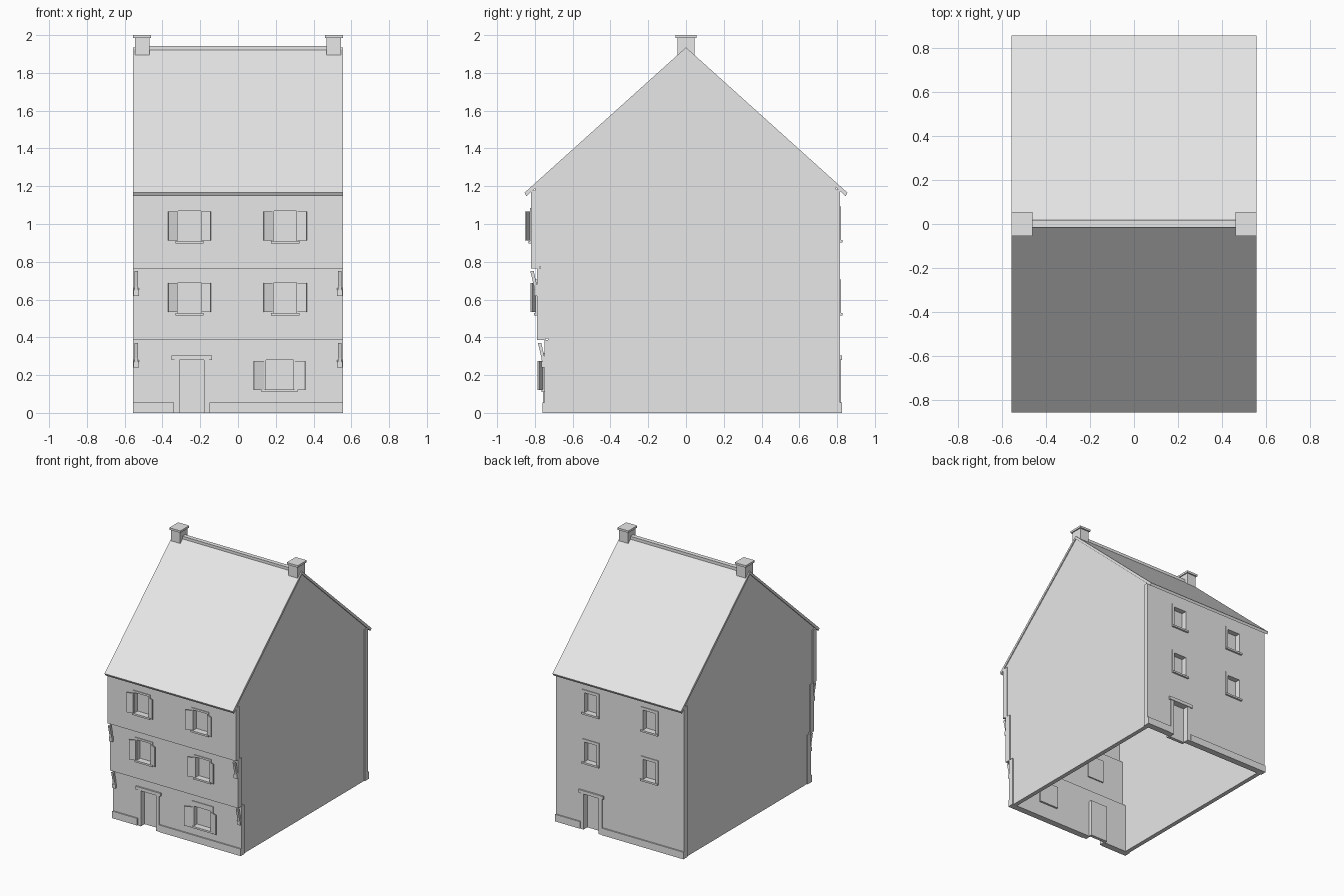
import bpy, bmesh
from math import radians
from mathutils import Matrix

if "Cube" in bpy.data.objects:
    bpy.data.objects.remove(bpy.data.objects["Cube"])

plaster = bpy.data.materials.new("light grey")
plaster.use_nodes = True
plaster.diffuse_color = (0.8, 0.8, 0.8, 1)
plaster.node_tree.nodes["Principled BSDF"].inputs["Base Color"].default_value = (0.8, 0.8, 0.8, 1)


def add_object(name, bm):
    bmesh.ops.recalc_face_normals(bm, faces=bm.faces)
    mesh = bpy.data.meshes.new(name)
    bm.to_mesh(mesh)
    bm.free()
    mesh.materials.append(plaster)
    obj = bpy.data.objects.new(name, mesh)
    bpy.context.collection.objects.link(obj)
    return obj


def put_box(bm, xs, ys, zs):
    verts = bmesh.ops.create_cube(bm, size=1)["verts"]
    for v in verts:
        for i, (a, b) in enumerate((xs, ys, zs)):
            v.co[i] = (a + b) / 2 + v.co[i] * (b - a)


def box(name, xs, ys, zs):
    bm = bmesh.new()
    put_box(bm, xs, ys, zs)
    return add_object(name, bm)


def prism(name, profile, x0, x1):
    """Extrude a (y, z) outline along x."""
    bm = bmesh.new()
    face = bm.faces.new([bm.verts.new((x0, y, z)) for y, z in profile])
    new = bmesh.ops.extrude_face_region(bm, geom=[face])["geom"]
    bmesh.ops.translate(bm, vec=(x1 - x0, 0, 0), verts=[g for g in new if isinstance(g, bmesh.types.BMVert)])
    return add_object(name, bm)


def cut(obj, openings):
    """Cut (x range, z range) openings right through a wall."""
    bm = bmesh.new()
    for xs, zs in openings:
        put_box(bm, xs, (-2, 2), zs)
    cutter = add_object("cutter", bm)
    cutter.hide_render = True
    mod = obj.modifiers.new("openings", "BOOLEAN")
    mod.operation, mod.solver, mod.object = "DIFFERENCE", "EXACT", cutter
    graph = bpy.context.evaluated_depsgraph_get()
    mesh = bpy.data.meshes.new_from_object(obj.evaluated_get(graph))
    obj.modifiers.clear()
    obj.data = mesh
    bpy.data.objects.remove(cutter)


def span(centre, half):
    return (centre - half, centre + half)


def out(y, a, b):
    """Depth range from a to b, measured outward from the wall face y."""
    s = 1 if y > 0 else -1
    return tuple(sorted((y + s * a, y + s * b)))


def window(name, x, y, z0, z1, half, rim=0.015):
    """Recessed pane, raised surround and sill."""
    box(name + "_pane", span(x, half + 0.01), out(y, -0.055, -0.035), (z0 - 0.01, z1 + 0.01))
    proud = out(y, -0.01, 0.006)
    for side in (-1, 1):
        edge = sorted((x + side * half, x + side * (half + rim)))
        box(name + "_jamb", edge, proud, (z0, z1))
    box(name + "_lintel", span(x, half + rim), proud, (z1, z1 + rim))
    box(name + "_sill", span(x, half + rim), out(y, -0.01, 0.014), (z0 - 0.014, z0))


def shutters(name, x, y, z0, z1, half, width=0.05):
    """Pair of shutters standing ajar, outer edges forward."""
    for side in (-1, 1):
        bm = bmesh.new()
        put_box(bm, (0, width), (-0.008, 0), (z0, z1))
        bm.transform(Matrix.Rotation(radians(-22), 4, "Z"))
        if side < 0:
            bm.transform(Matrix.Scale(-1, 4, (1, 0, 0)))
        bm.transform(Matrix.Translation((x + side * half, y, 0)))
        add_object(name + "_shutter", bm)


def door(name, x, y):
    half, top = 0.065, 0.28
    box(name + "_panel", span(x, half + 0.01), out(y, -0.065, -0.04), (0, top + 0.01))
    for side in (-1, 1):
        edge = sorted((x + side * half, x + side * 0.092))
        box(name + "_jamb", edge, out(y, -0.01, 0.006), (0, top))
    box(name + "_lintel", span(x, 0.107), out(y, -0.01, 0.012), (top, 0.305))


def plinth(name, x, y):
    for xs in ((-W, x - 0.095), (x + 0.095, W)):
        box(name, xs, out(y, -0.02, 0.01), (0, 0.055))


W = 0.555
DOOR_X, COLUMNS = -0.245, (-0.257, 0.25)
GROUND, MIDDLE, UPPER = -0.75, -0.79, -0.82
BACK, BACK_DOOR = 0.815, 0.245
RIDGE, SLOPE = 1.935, 0.9

# Jettied front storeys
ground_wall = box("front_ground_wall", (-W, W), (GROUND, GROUND + 0.04), (0, 0.385))
cut(ground_wall, [(span(DOOR_X, 0.065), (-0.1, 0.28)), (span(0.22, 0.073), (0.125, 0.28))])
window("front_ground_window", 0.22, GROUND, 0.125, 0.28, 0.073, 0.022)
box("front_ground_window_head", span(0.22, 0.095), (GROUND - 0.006, GROUND + 0.01), (0.302, 0.318))
shutters("front_ground", 0.22, GROUND - 0.006, 0.12, 0.275, 0.083, 0.06)
door("front_door", DOOR_X, GROUND)
plinth("front_plinth", DOOR_X, GROUND)

for label, y, z0, z1, sill in (("middle", MIDDLE, 0.385, 0.765, 0.53), ("upper", UPPER, 0.765, 1.178, 0.91)):
    wall = box("front_" + label + "_wall", (-W, W), (y, y + 0.045), (z0, z1))
    head = sill + 0.16
    cut(wall, [(span(x, 0.06), (sill, head)) for x in COLUMNS])
    for x in COLUMNS:
        window("front_" + label + "_window", x, y, sill, head, 0.06)
        shutters("front_" + label, x, y - 0.006, sill + 0.003, head - 0.003, 0.068)

# Corner struts under the jetties
for face, top in ((GROUND, 0.37), (MIDDLE, 0.75)):
    strut = [(face - 0.034, top), (face - 0.016, top), (face, top - 0.07),
             (face, top - 0.13), (face - 0.01, top - 0.13), (face - 0.015, top - 0.08)]
    foot = [(face - 0.014, top - 0.1), (face, top - 0.09), (face, top - 0.13), (face - 0.014, top - 0.13)]
    for side in (-1, 1):
        prism("corner_strut", strut, side * 0.53, side * 0.548)
        prism("corner_strut_foot", foot, side * 0.525, side * 0.553)

# Back wall with four windows and a door
back_wall = box("back_wall", (-W, W), (BACK - 0.04, BACK), (0, 1.182))
rows = (0.53, 0.915)
cut(back_wall, [(span(x, 0.053), (z, z + 0.155)) for x in COLUMNS for z in rows]
    + [(span(BACK_DOOR, 0.065), (-0.1, 0.28))])
for x in COLUMNS:
    for z in rows:
        window("back_window", x, BACK, z, z + 0.155, 0.053, 0.022)
door("back_door", BACK_DOOR, BACK)
plinth("back_plinth", BACK_DOOR, BACK)

# Gable side walls, set just behind the front and back corners
gable = [(BACK - 0.02, 0), (BACK - 0.02, RIDGE - 0.015 - SLOPE * (BACK - 0.02)), (0, RIDGE - 0.015),
         (UPPER + 0.02, RIDGE - 0.015 + SLOPE * (UPPER + 0.02)), (UPPER + 0.02, 0.775),
         (MIDDLE + 0.02, 0.775), (MIDDLE + 0.02, 0.395), (GROUND + 0.02, 0.395), (GROUND + 0.02, 0)]
for side in (-1, 1):
    prism("gable_wall", gable, side * 0.515, side * 0.548)

# Thin pitched roof, ridge cap and chimneys
eave = RIDGE - SLOPE * 0.855
prism("roof", [(-0.855, eave), (0, RIDGE), (0.855, eave), (0.845, eave - 0.018),
               (0, RIDGE - 0.023), (-0.845, eave - 0.018)], -W, W)
prism("ridge_cap", [(-0.016, RIDGE - 0.016), (-0.016, RIDGE + 0.007), (0.018, RIDGE + 0.007),
                    (0.018, RIDGE - 0.016)], -W + 0.01, W - 0.01)
for side in (-1, 1):
    x = side * 0.5075
    box("chimney_stack", span(x, 0.039), (-0.044, 0.044), (1.895, 1.986))
    box("chimney_cap", span(x, 0.0475), (-0.055, 0.055), (1.984, 2.0))
